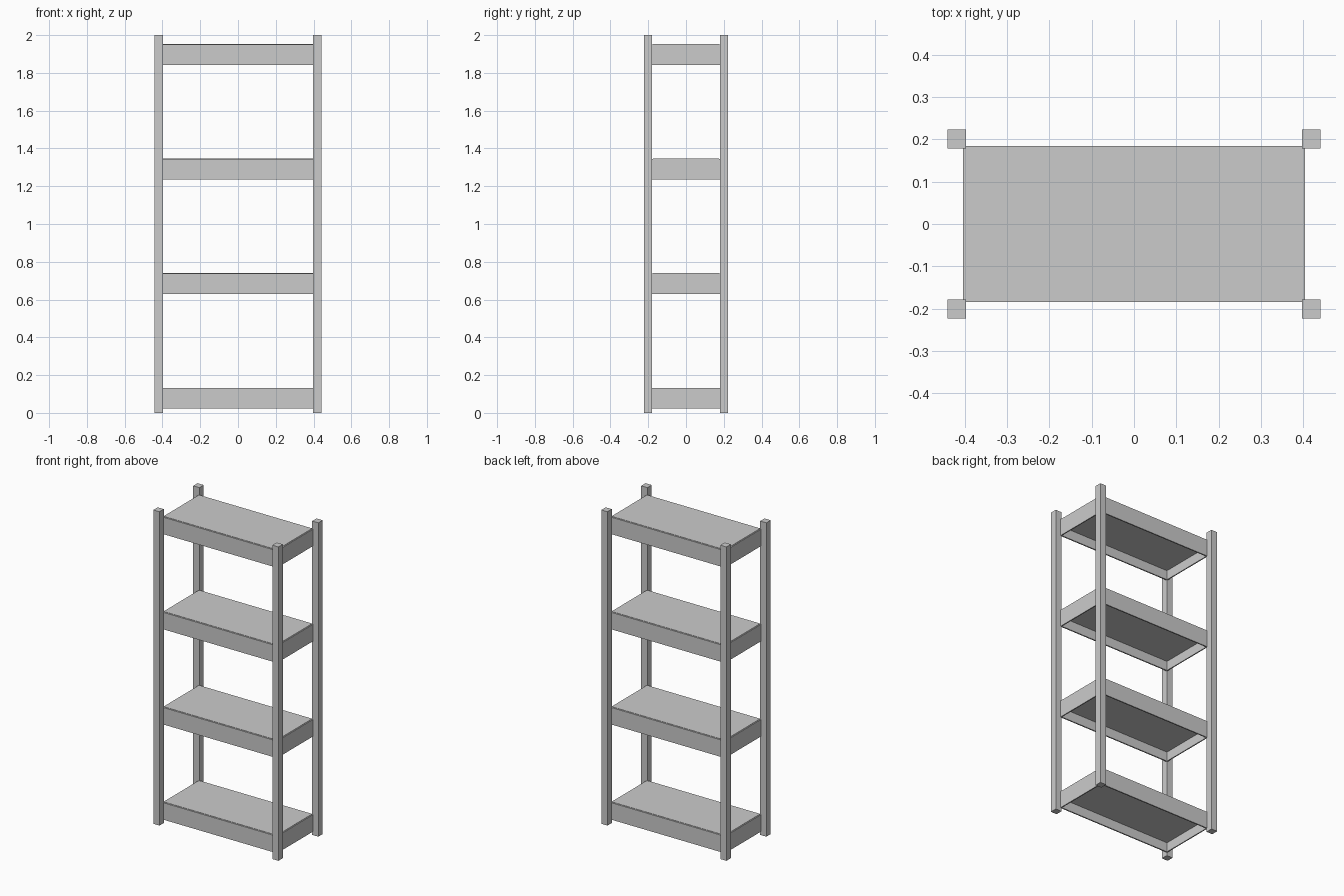
import bpy

if "Cube" in bpy.data.objects:
    bpy.data.objects.remove(bpy.data.objects["Cube"])


def box(name, x, y, z):
    """Axis-aligned box from (min, max) ranges."""
    bpy.ops.mesh.primitive_cube_add(
        size=1, location=[(a + b) / 2 for a, b in (x, y, z)])
    ob = bpy.context.object
    ob.name = name
    ob.scale = [b - a for a, b in (x, y, z)]
    bpy.ops.object.transform_apply(location=False, rotation=False, scale=True)
    return ob


def span(sign, inner, outer):
    return sorted((sign * inner, sign * outer))


POST_X, POST_Y = (0.398, 0.441), (0.179, 0.223)   # inner and outer faces
RAIL_X, RAIL_Y = (0.397, 0.404), (0.176, 0.184)
RAIL_H, DECK_T = 0.108, 0.05

# Four corner posts
for sx in (-1, 1):
    for sy in (-1, 1):
        box(("back" if sy > 0 else "front") + "_post",
            span(sx, *POST_X), span(sy, *POST_Y), (0, 2))

# Four shelves: deck set between thin rails that hang below it
for i in range(4):
    z = 0.023 + i * 0.6065
    top = z + RAIL_H
    box("shelf_deck", (-RAIL_X[0], RAIL_X[0]), (-RAIL_Y[0], RAIL_Y[0]),
        (top + 0.002 - DECK_T, top + 0.002))
    for s in (-1, 1):
        box("long_rail", (-POST_X[0], POST_X[0]), span(s, *RAIL_Y), (z, top))
        box("side_rail", span(s, *RAIL_X), (-POST_Y[0], POST_Y[0]), (z, top))
